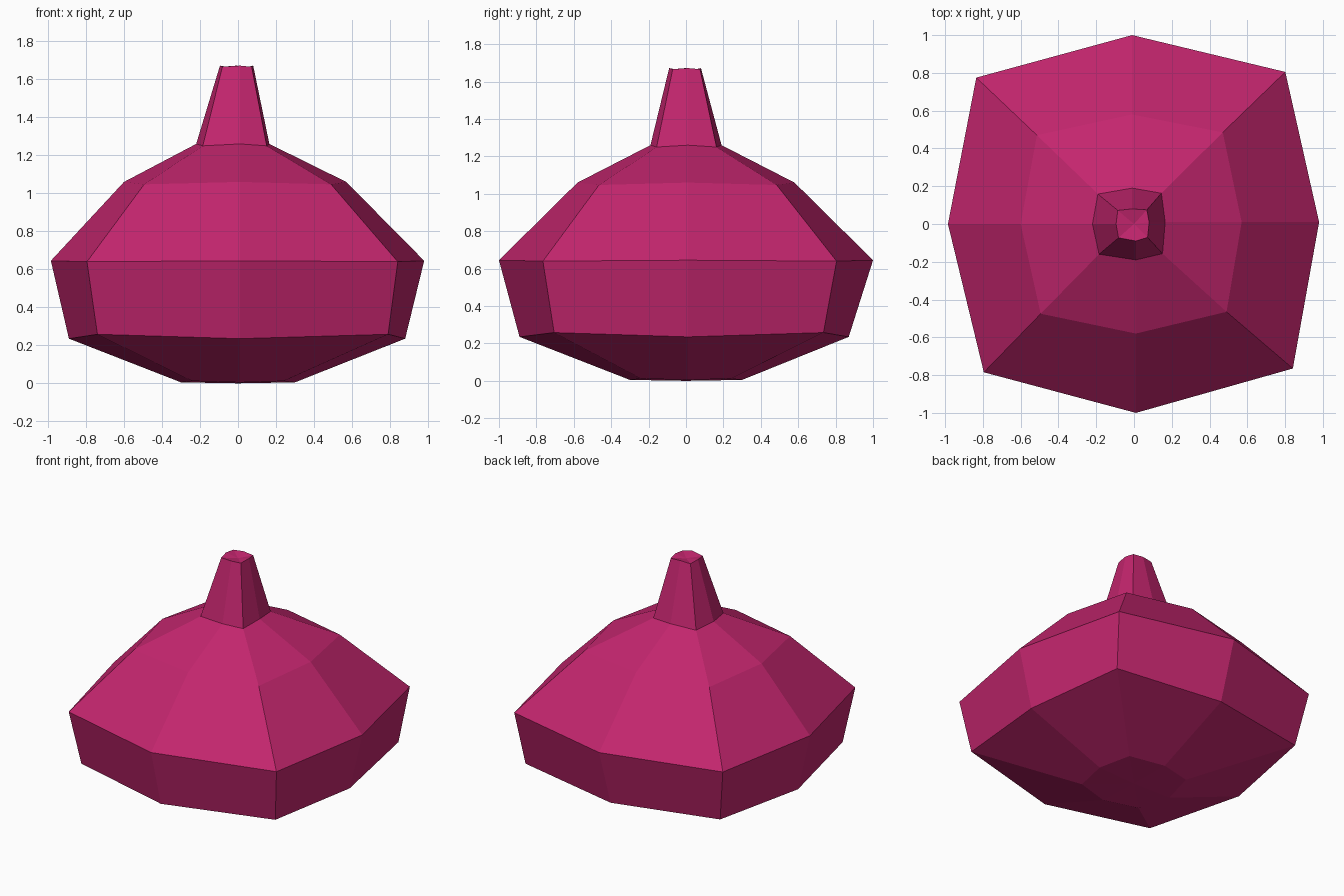
import bpy
import bmesh

cube = bpy.data.objects.get("Cube")
if cube:
    bpy.data.objects.remove(cube, do_unlink=True)

# One deep pink for everything
pink = bpy.data.materials.new("deep_pink")
pink.use_nodes = True
colour = (0.55, 0.019, 0.156, 1)
pink.diffuse_color = colour
pink.node_tree.nodes["Principled BSDF"].inputs["Base Color"].default_value = colour


def ring(right, back, left, front, corner_x, corner_y, z, corner_z, shift=0.0, skew=0.0):
    """Eight points: four side middles and four corners, slightly uneven by hand."""
    cx, cy, s, k = corner_x, corner_y, shift, skew
    return [(right, 0.01, z), (cx + s - k, cy + k, corner_z),
            (-0.01, back, z), (-cx + s - k, cy - k / 2, corner_z),
            (left, 0, z), (-cx + s + k, -cy, corner_z),
            (0.01, front, z), (cx + s + k, -cy + k, corner_z)]


def loft(name, rings, bottom=None, top=None):
    """Bridge the rings, closing an end with a fan where a centre height is given."""
    bm = bmesh.new()
    loops = [[bm.verts.new(p) for p in r] for r in rings]
    for low, high in zip(loops, loops[1:]):
        for i in range(8):
            j = (i + 1) % 8
            bm.faces.new((low[i], low[j], high[j], high[i]))
    for loop, height in ((loops[0], bottom), (loops[-1], top)):
        if height is not None:
            mid = bm.verts.new((0, 0, height))
            for i in range(8):
                bm.faces.new((loop[i], loop[(i + 1) % 8], mid))
    bmesh.ops.recalc_face_normals(bm, faces=bm.faces)
    if sum((f.normal.dot(f.calc_center_median() * 1) for f in bm.faces if abs(f.normal.z) < 0.9)) < 0:
        bmesh.ops.reverse_faces(bm, faces=bm.faces)
    mesh = bpy.data.meshes.new(name)
    bm.to_mesh(mesh)
    bm.free()
    mesh.materials.append(pink)
    obj = bpy.data.objects.new(name, mesh)
    bpy.context.collection.objects.link(obj)
    return obj


neck = ring(0.165, 0.19, -0.22, -0.19, 0.168, 0.16, 1.26, 1.25, -0.02, 0.003)

# Wide faceted body
loft("body", [
    ring(0.30, 0.30, -0.30, -0.30, 0.24, 0.24, 0.005, 0.012),
    ring(0.88, 0.87, -0.89, -0.89, 0.765, 0.72, 0.235, 0.258, 0.01, 0.015),
    ring(0.98, 1.00, -0.985, -1.00, 0.818, 0.785, 0.645, 0.64, 0.003, 0.02),
    ring(0.57, 0.58, -0.60, -0.58, 0.492, 0.475, 1.06, 1.047, -0.012, 0.01),
    neck], bottom=0.0)

# Tapered stem with a slightly dished tip
loft("stem", [
    neck,
    ring(0.08, 0.08, -0.095, -0.09, 0.077, 0.073, 1.672, 1.666, -0.007, 0.002)],
    top=1.655)
